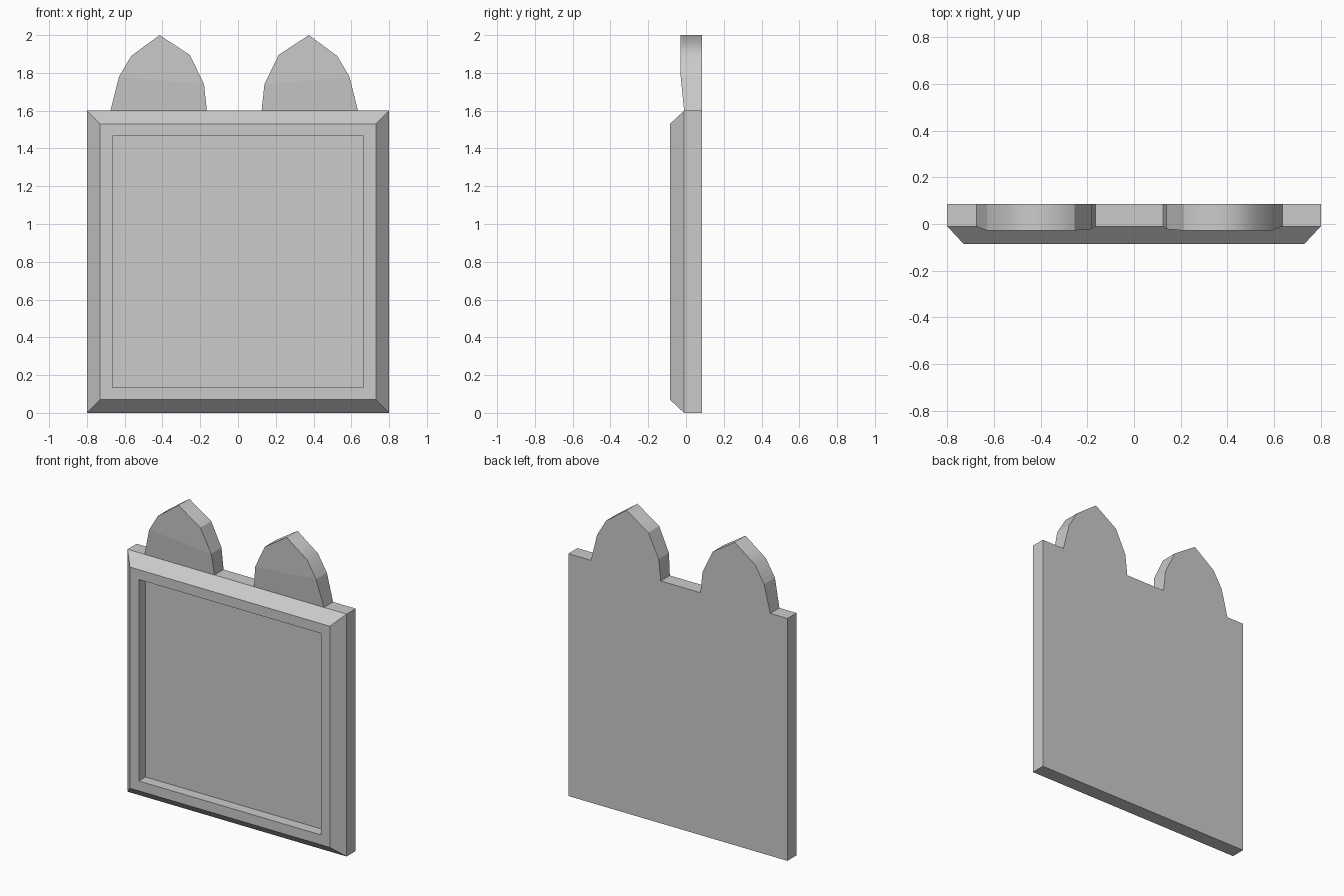
import bpy

cube = bpy.data.objects.get("Cube")
if cube:
    bpy.data.objects.remove(cube, do_unlink=True)

# Single plain grey for every part
grey = bpy.data.materials.new("grey")
grey.use_nodes = True
colour = (0.6, 0.6, 0.6, 1)
grey.diffuse_color = colour
grey.node_tree.nodes["Principled BSDF"].inputs["Base Color"].default_value = colour

BACK, SHOULDER, FRONT, FLOOR = 0.085, -0.01, -0.085, -0.015
MID_Z = 0.8


def add_object(name, verts, faces):
    mesh = bpy.data.meshes.new(name)
    mesh.from_pydata(verts, [], faces)
    mesh.materials.append(grey)
    obj = bpy.data.objects.new(name, mesh)
    bpy.context.collection.objects.link(obj)
    return obj


def square(half, y):
    return [(sx * half, y, MID_Z + sz * half)
            for sx, sz in ((-1, -1), (1, -1), (1, 1), (-1, 1))]


# Square panel: back, outer wall, bevel, rim and recessed floor as stacked rings
rings = [(0.8, BACK), (0.8, SHOULDER), (0.73, FRONT), (0.665, FRONT), (0.665, FLOOR)]
verts = [v for half, y in rings for v in square(half, y)]
faces = [(3, 2, 1, 0)[::-1]]
for r in range(len(rings) - 1):
    a, b = 4 * r, 4 * r + 4
    for i in range(4):
        j = (i + 1) % 4
        faces.append((a + i, b + i, b + j, a + j)[::-1])
last = 4 * (len(rings) - 1)
faces.append(tuple(last + i for i in range(4)))
faces[0] = (3, 2, 1, 0)
add_object("framed_panel", verts, faces)

# Ear outline from outer foot over the tip to inner foot: x, z, front y
EAR = [(-0.675, 1.6, SHOULDER), (-0.63, 1.78, -0.028), (-0.565, 1.89, -0.028),
       (-0.415, 2.0, -0.028), (-0.255, 1.895, -0.028), (-0.18, 1.74, -0.022),
       (-0.165, 1.6, SHOULDER)]
EAR_MIRROR_X = -0.02


def add_ear(name, mirrored):
    n = len(EAR)
    pts = [(2 * EAR_MIRROR_X - x if mirrored else x, z, y) for x, z, y in EAR]
    verts = [(x, y, z) for x, z, y in pts] + [(x, BACK, z) for x, z, y in pts]
    # Rim strips come first, then the folded front and the flat back
    faces = [(i, i + n, i + 1 + n, i + 1) for i in range(n - 1)]
    faces += [(0, 1, 5, 6), (1, 2, 3, 4, 5), tuple(range(2 * n - 1, n - 1, -1))]
    if mirrored:
        faces = [f[::-1] for f in faces]
    ear = add_object(name, verts, faces)
    # Only the rounded crown of the rim is smooth
    for i in range(1, 4):
        ear.data.polygons[i].use_smooth = True


add_ear("right_ear", False)
add_ear("left_ear", True)
